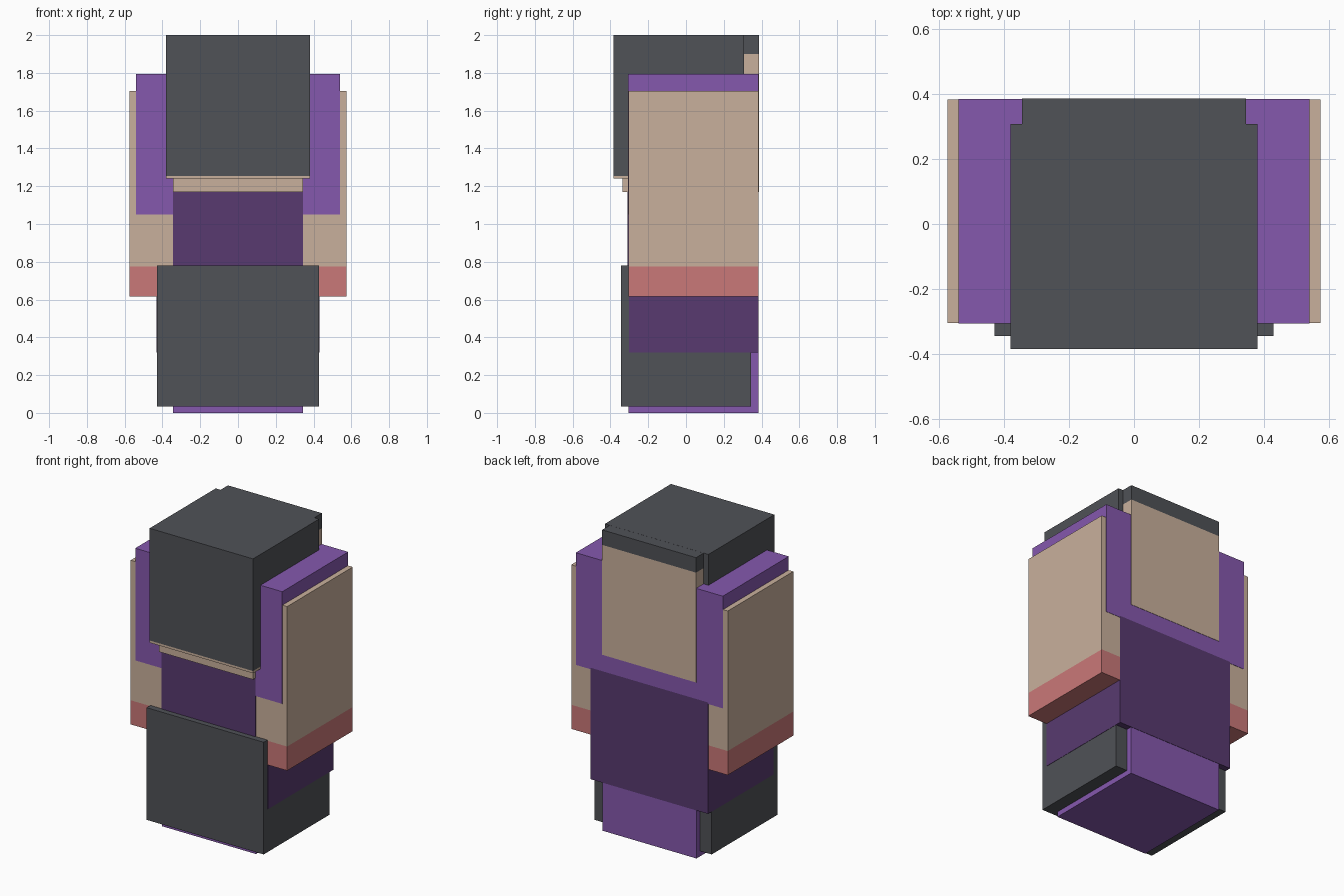
import bpy

if "Cube" in bpy.data.objects:
    bpy.data.objects.remove(bpy.data.objects["Cube"])


def material(name, rgb):
    m = bpy.data.materials.new(name)
    m.diffuse_color = (*rgb, 1.0)
    m.use_nodes = True
    m.node_tree.nodes["Principled BSDF"].inputs["Base Color"].default_value = m.diffuse_color
    return m


CHARCOAL = material("charcoal", (0.08, 0.084, 0.095))
TAN = material("tan", (0.584, 0.434, 0.332))
PURPLE = material("purple", (0.235, 0.098, 0.423))
PLUM = material("dark purple", (0.098, 0.042, 0.162))
ROSE = material("rose", (0.591, 0.188, 0.188))


def block(name, half_width, y0, y1, z0, z1, mat):
    """Flat-faced box centred on x = 0."""
    bpy.ops.mesh.primitive_cube_add(size=1, location=(0, (y0 + y1) / 2, (z0 + z1) / 2))
    ob = bpy.context.object
    ob.name = name
    ob.scale = (2 * half_width, y1 - y0, z1 - z0)
    bpy.ops.object.transform_apply(location=False, rotation=False, scale=True)
    ob.data.materials.append(mat)
    return ob


# Legs: inner core and front covering
block("lower_core", 0.345, -0.305, 0.383, 0.0, 0.70, PURPLE)
block("lower_cover", 0.43, -0.345, 0.345, 0.035, 0.78, CHARCOAL)

# Hips and waist, stepped slightly so no faces coincide
block("hips", 0.432, -0.303, 0.385, 0.32, 1.06, PLUM)
block("waist_front", 0.345, -0.309, 0.370, 0.60, 1.17, PLUM)

# Wide arm mass with coloured lower band
block("arm_band", 0.575, -0.305, 0.383, 0.615, 0.775, ROSE)
block("arms", 0.575, -0.305, 0.383, 0.775, 1.705, TAN)

# Upper garment
block("shirt", 0.54, -0.307, 0.385, 1.05, 1.795, PURPLE)

# Head, chin rim and hair
block("head", 0.345, -0.335, 0.387, 1.17, 1.90, TAN)
block("chin_rim", 0.38, -0.385, 0.308, 1.24, 1.255, TAN)
block("hair", 0.38, -0.385, 0.308, 1.255, 2.0, CHARCOAL)
block("hair_back", 0.345, 0.25, 0.387, 1.90, 1.9995, CHARCOAL)
